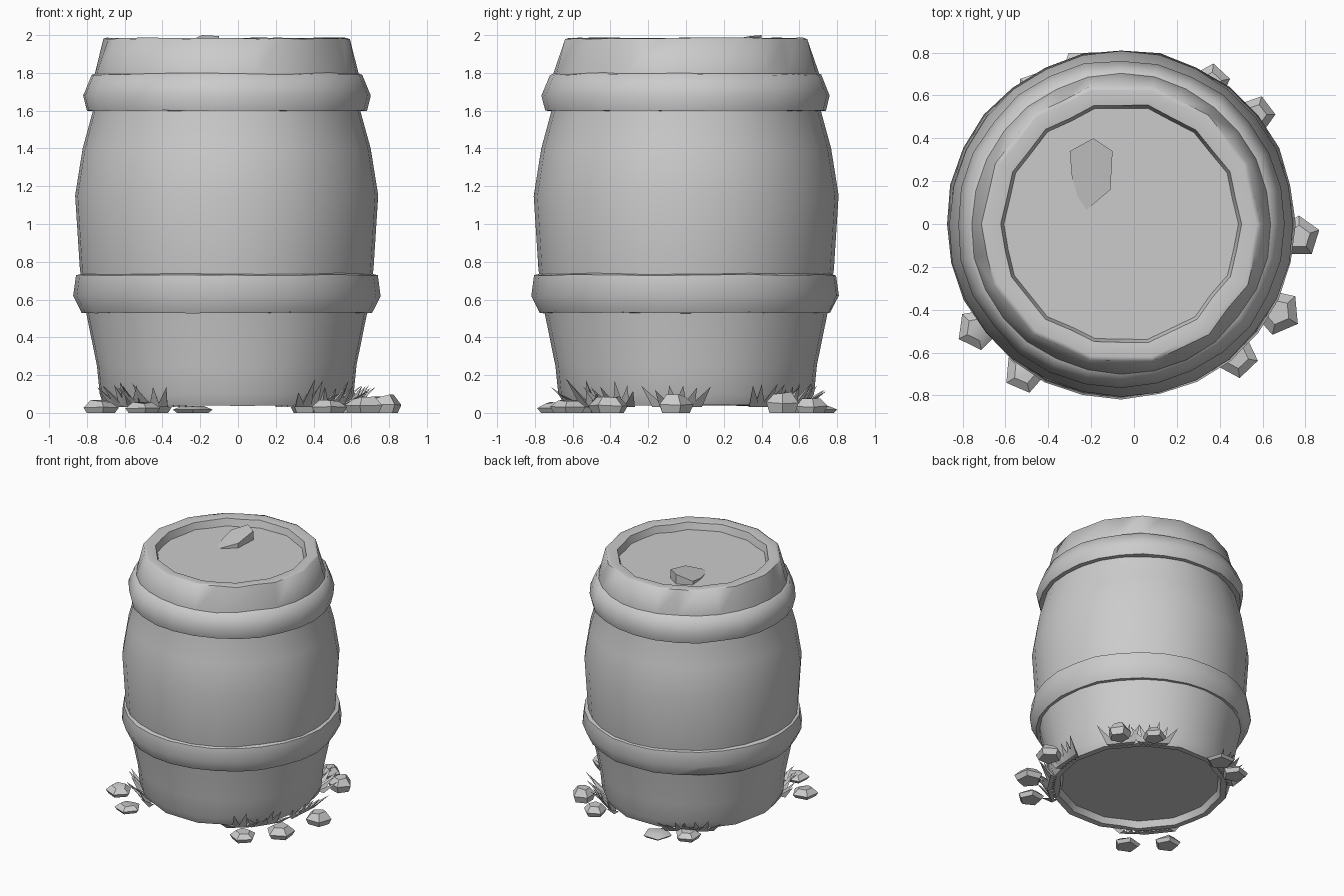
import bpy, bmesh, random
from math import sin, cos, pi, radians
from mathutils import Vector, Matrix

random.seed(4)
if "Cube" in bpy.data.objects:
    bpy.data.objects.remove(bpy.data.objects["Cube"])

grey = bpy.data.materials.new("plain grey")
grey.use_nodes = True
COLOUR = (0.6, 0.6, 0.6, 1)
grey.diffuse_color = COLOUR
grey.node_tree.nodes["Principled BSDF"].inputs["Base Color"].default_value = COLOUR

CX = -0.06      # barrel axis
SIDES = 28


def finish(bm, name, angle):
    bmesh.ops.recalc_face_normals(bm, faces=bm.faces)
    mesh = bpy.data.meshes.new(name)
    bm.to_mesh(mesh)
    bm.free()
    mesh.materials.append(grey)
    obj = bpy.data.objects.new(name, mesh)
    bpy.context.collection.objects.link(obj)
    bpy.ops.object.select_all(action='DESELECT')
    obj.select_set(True)
    bpy.context.view_layer.objects.active = obj
    bpy.ops.object.shade_smooth_by_angle(angle=radians(angle))
    return obj


def lathe(name, profile, wobble, closed=False, angle=60):
    """Spin (radius, height) pairs; every other vertex sits on a chord."""
    bm = bmesh.new()
    stave = [random.uniform(-wobble, wobble) for _ in range(SIDES)]
    rings = []
    for r, z in profile:
        ring = []
        for i in range(SIDES):
            a = 2 * pi * i / SIDES
            flat = cos(2 * pi / SIDES) if i % 2 and r < 0.67 else 1
            rad = r * flat + stave[i]
            ring.append(bm.verts.new((CX + rad * cos(a), rad * sin(a),
                                      z + random.uniform(-wobble, wobble) / 2)))
        rings.append(ring)
    pairs = list(zip(rings, rings[1:]))
    if closed:
        pairs.append((rings[-1], rings[0]))
    for low, high in pairs:
        for i in range(SIDES):
            j = (i + 1) % SIDES
            bm.faces.new((low[i], low[j], high[j], high[i]))
    if not closed:
        bm.faces.new(rings[0])
        bm.faces.new(rings[-1])
    return finish(bm, name, angle)


# Barrel body, from the hollow underside up over the rim to the sunken lid
lathe("barrel_body", [(0.59, 0.09), (0.61, 0.04), (0.655, 0.04), (0.675, 0.1),
                      (0.69, 0.25), (0.745, 0.52), (0.78, 0.76), (0.805, 1.15),
                      (0.765, 1.4), (0.705, 1.62), (0.70, 1.8), (0.655, 1.98),
                      (0.635, 1.985), (0.565, 1.975), (0.55, 1.92)], 0.005)

# Hoops
lathe("lower_hoop", [(0.74, 0.53), (0.77, 0.53), (0.815, 0.62),
                     (0.80, 0.73), (0.76, 0.74)], 0.006, True)
lathe("upper_hoop", [(0.69, 1.6), (0.745, 1.6), (0.765, 1.68),
                     (0.72, 1.79), (0.69, 1.8)], 0.006, True)

# Raised splinter on the lid: a tilted flap
bm = bmesh.new()
flap = [(-0.24, 0.05, 1.915), (-0.11, 0.16, 1.96), (-0.10, 0.34, 1.995),
        (-0.19, 0.40, 2.0), (-0.30, 0.34, 1.95), (-0.29, 0.22, 1.93)]
upper = [bm.verts.new(p) for p in flap]
lower = [bm.verts.new((x, y, 1.90)) for x, y, z in flap]
for i in range(6):
    j = (i + 1) % 6
    bm.faces.new((lower[i], lower[j], upper[j], upper[i]))
bm.faces.new(upper)
finish(bm, "lid_splinter", 40)


def stone(index, x, y, size, height):
    """Low five-sided slab with a domed, off-centre top."""
    bm = bmesh.new()
    turn = random.uniform(0, pi)
    levels = []
    for scale, z in ((0.8, 0), (1, 0.45), (0.55, 0.95)):
        ring = []
        for i in range(5):
            a = turn + 2 * pi * i / 5
            ring.append(bm.verts.new((x + size * scale * cos(a), y + size * scale * sin(a),
                                      height * z * random.uniform(0.85, 1.05))))
        levels.append(ring)
    for low, high in zip(levels, levels[1:]):
        for i in range(5):
            j = (i + 1) % 5
            bm.faces.new((low[i], low[j], high[j], high[i]))
    bm.faces.new(levels[0])
    bm.faces.new(levels[-1])
    finish(bm, f"stone_{index}", 35)


def grass(index, degrees, count, spread):
    """Fan of thin three-sided blades leaning away from the barrel."""
    bm = bmesh.new()
    a = radians(degrees)
    out = Vector((cos(a), sin(a), 0))
    side = Vector((-sin(a), cos(a), 0))
    for i in range(count):
        t = 2 * i / (count - 1) - 1
        base = Vector((CX, 0, 0.03)) + out * 0.67 + side * t * spread * 0.6
        tip = base + out * random.uniform(0.05, 0.12) + side * t * 0.09
        tip.z = random.uniform(0.15, 0.2) - 0.05 * abs(t)
        feet = [bm.verts.new(base + side * 0.035 + out * 0.01),
                bm.verts.new(base - side * 0.035 + out * 0.01),
                bm.verts.new(base - out * 0.04)]
        top = bm.verts.new(tip)
        bm.faces.new(feet)
        for k in range(3):
            bm.faces.new((feet[k], feet[(k + 1) % 3], top))
    finish(bm, f"grass_{index}", 30)


# Stones around the foot
for n, spot in enumerate([(0.77, -0.06, 0.10, 0.1), (0.67, -0.41, 0.11, 0.09),
                          (0.48, -0.62, 0.10, 0.07), (-0.73, -0.49, 0.10, 0.07),
                          (-0.51, -0.69, 0.10, 0.06), (0.57, 0.51, 0.09, 0.12),
                          (0.36, 0.66, 0.09, 0.08), (-0.24, 0.71, 0.11, 0.04),
                          (-0.45, 0.62, 0.10, 0.07)]):
    stone(n + 1, *spot)

# Grass tufts around the foot
for n, tuft in enumerate([(-4, 6, 0.16), (-33, 6, 0.14), (-50, 4, 0.1),
                          (218, 6, 0.14), (234, 4, 0.12), (38, 5, 0.12),
                          (58, 6, 0.14), (118, 6, 0.14), (130, 4, 0.1)]):
    grass(n + 1, *tuft)
